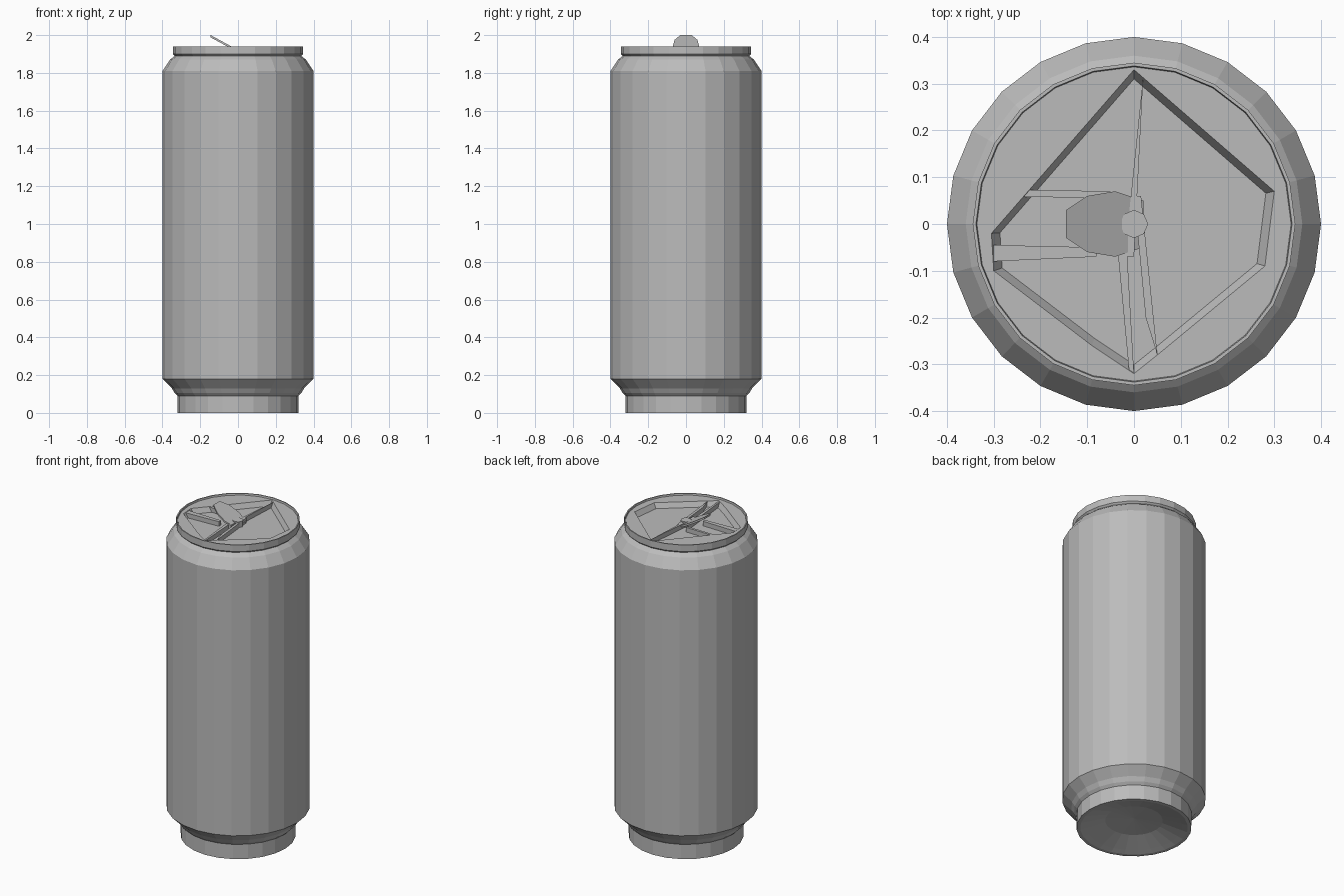
import bpy, bmesh, math
from mathutils import Vector

if "Cube" in bpy.data.objects:
    bpy.data.objects.remove(bpy.data.objects["Cube"], do_unlink=True)

metal = bpy.data.materials.new("grey_metal")
metal.use_nodes = True
GREY = (0.5, 0.5, 0.5, 1)
metal.diffuse_color = GREY
metal.node_tree.nodes["Principled BSDF"].inputs["Base Color"].default_value = GREY
SIDES = 24


def finish(name, bm):
    mesh = bpy.data.meshes.new(name)
    bm.to_mesh(mesh)
    bm.free()
    obj = bpy.data.objects.new(name, mesh)
    mesh.materials.append(metal)
    bpy.context.collection.objects.link(obj)
    return obj


def lathe(name, profile):
    """Spin (radius, height) points, listed from bottom to top, around z."""
    bm = bmesh.new()
    verts = [bm.verts.new((r, 0, z)) for r, z in profile]
    edges = [bm.edges.new(pair) for pair in zip(verts, verts[1:])]
    bmesh.ops.spin(bm, geom=verts + edges, cent=(0, 0, 0), axis=(0, 0, 1),
                   angle=math.tau, steps=SIDES, use_merge=True)
    bmesh.ops.remove_doubles(bm, verts=bm.verts, dist=0.0005)
    bmesh.ops.recalc_face_normals(bm, faces=bm.faces)
    return finish(name, bm)


def plate(name, outline, z, thickness):
    """Flat polygon given a thickness downwards."""
    bm = bmesh.new()
    face = bm.faces.new([bm.verts.new((x, y, z)) for x, y in outline])
    out = bmesh.ops.extrude_face_region(bm, geom=[face])
    low = [v for v in out["geom"] if isinstance(v, bmesh.types.BMVert)]
    bmesh.ops.translate(bm, verts=low, vec=(0, 0, -thickness))
    bmesh.ops.recalc_face_normals(bm, faces=bm.faces)
    return finish(name, bm)


# Can wall with foot, shoulder and rolled rim, plus the domed base
lathe("can_body", [(0, 0.06), (0.16, 0.045), (0.27, 0.01), (0.3, 0), (0.32, 0),
                   (0.32, 0.09), (0.335, 0.105), (0.35, 0.13), (0.4, 0.18),
                   (0.4, 1.81), (0.36, 1.87), (0.335, 1.89), (0.345, 1.9),
                   (0.345, 1.94), (0.338, 1.94), (0.336, 1.93)])

# Lid with a sunken angular panel
bm = bmesh.new()


def loop(points, z):
    verts = [bm.verts.new((x, y, z)) for x, y in points]
    return verts, [bm.edges.new((v, verts[i - 1])) for i, v in enumerate(verts)]


circle = [(0.336 * math.cos(math.tau * i / SIDES), 0.336 * math.sin(math.tau * i / SIDES))
          for i in range(SIDES)]
panel = [(0, 0.33), (0.3, 0.07), (0.28, -0.09), (0.05, -0.28), (0, -0.32),
         (-0.09, -0.26), (-0.3, -0.1), (-0.305, -0.02)]
rim, rim_edges = loop(circle, 1.93)
top, top_edges = loop(panel, 1.93)
low, low_edges = loop([(x * 0.94, y * 0.94) for x, y in panel], 1.9)
bmesh.ops.triangle_fill(bm, edges=rim_edges + top_edges, use_beauty=True, normal=(0, 0, 1))
inside = [f for f in bm.faces if all(v in top for v in f.verts)]
bmesh.ops.delete(bm, geom=inside, context="FACES_ONLY")
for i in range(len(panel)):
    bm.faces.new((top[i - 1], top[i], low[i], low[i - 1]))
bm.faces.new(low)
bmesh.ops.recalc_face_normals(bm, faces=bm.faces)
for f in bm.faces:
    if f.normal.z < 0:
        f.normal_flip()
finish("lid", bm)

# Thin creases across the lid
creases = [[(0.02, 0.32), (0, -0.07), (-0.02, -0.07)],
           [(-0.01, -0.32), (0, -0.32), (-0.02, 0.03), (-0.045, 0.05)],
           [(0.05, -0.28), (0.015, 0.06), (0, 0.06), (0.025, -0.2)],
           [(-0.33, 0.06), (-0.05, 0.055), (-0.05, 0.07), (-0.33, 0.075)],
           [(-0.3, -0.08), (-0.08, -0.07), (-0.08, -0.05), (-0.3, -0.045)]]
for n, outline in enumerate(creases):
    plate("lid_crease_%d" % (n + 1), outline, 1.928, 0.028)

# Raised pull tab, tilted up towards the right-hand side
tab = plate("pull_tab", [(0.02, -0.05), (0.02, 0.05), (-0.04, 0.07), (-0.1, 0.06),
                         (-0.145, 0.03), (-0.145, -0.03), (-0.1, -0.06), (-0.04, -0.07)],
            0, 0.012)
for v in tab.data.vertices:
    v.co += Vector((0, 0, 1.91 + (0.02 - v.co.x) * 0.545))

# Rivet holding the tab
plate("tab_rivet", [(0.03 * math.cos(math.tau * i / 8), 0.03 * math.sin(math.tau * i / 8))
                    for i in range(8)], 1.935, 0.04)
